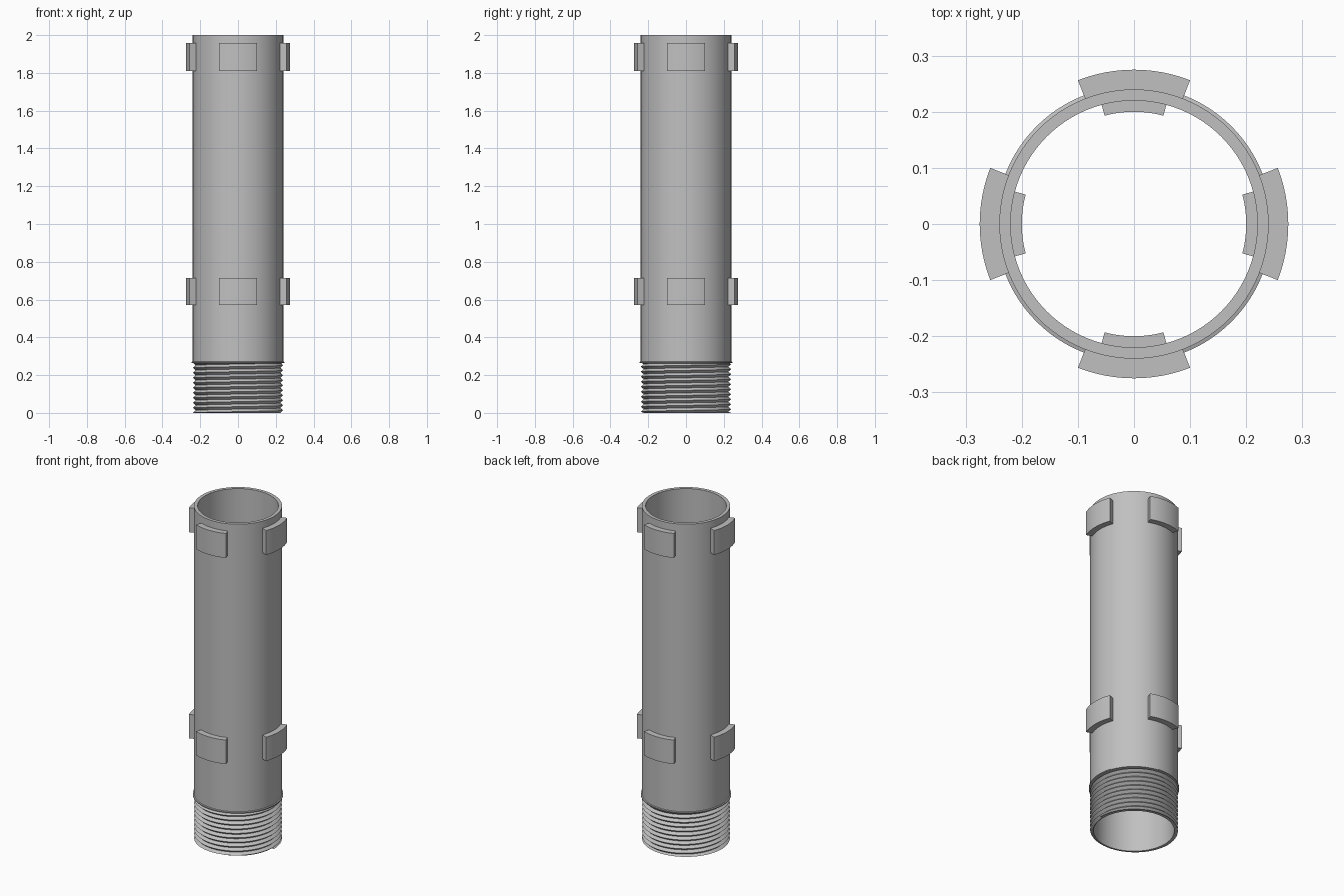
import bpy, bmesh, math

cube = bpy.data.objects.get("Cube")
if cube:
    bpy.data.objects.remove(cube, do_unlink=True)

SEGMENTS = 96
BORE, WALL, ROOT, CREST = 0.22, 0.24, 0.224, 0.239
THREAD_TOP, TURNS = 0.265, 10

grey = bpy.data.materials.new("plain grey")
grey.use_nodes = True
grey.diffuse_color = (0.53, 0.53, 0.53, 1)
grey.node_tree.nodes["Principled BSDF"].inputs["Base Color"].default_value = grey.diffuse_color


def polar(radius, angle, z):
    return (radius * math.cos(angle), radius * math.sin(angle), z)


def finish(name, bm):
    bmesh.ops.remove_doubles(bm, verts=bm.verts, dist=0.00001)
    bmesh.ops.recalc_face_normals(bm, faces=bm.faces)
    mesh = bpy.data.meshes.new(name)
    bm.to_mesh(mesh)
    bm.free()
    mesh.materials.append(grey)
    obj = bpy.data.objects.new(name, mesh)
    bpy.context.collection.objects.link(obj)
    bpy.ops.object.select_all(action='DESELECT')
    obj.select_set(True)
    bpy.context.view_layer.objects.active = obj
    bpy.ops.object.shade_smooth_by_angle(angle=math.radians(30))
    return obj


def sweep(name, profile, start, end, steps):
    """Turn a closed (radius, z) profile about the z axis; cap partial turns."""
    bm = bmesh.new()
    rings = []
    for i in range(steps + 1):
        angle = start + (end - start) * i / steps
        rings.append([bm.verts.new(polar(r, angle, z)) for r, z in profile])
    count = len(profile)
    for a, b in zip(rings, rings[1:]):
        for j in range(count):
            k = (j + 1) % count
            bm.faces.new((a[j], a[k], b[k], b[j]))
    if end - start < math.tau - 0.001:
        bm.faces.new(rings[0])
        bm.faces.new(rings[-1])
    return finish(name, bm)


def pads(name, inner, outer, bottom, top, half_angle):
    """Four curved blocks, one on each side of the tube."""
    profile = [(inner, bottom), (outer, bottom), (outer, top), (inner, top)]
    for i, side in enumerate(("left", "back", "right", "front")):
        middle = i * math.pi / 2
        sweep(f"{side}_{name}", profile, middle - half_angle, middle + half_angle, 12)


# Hollow tube with a thin collar above the threaded end
tube = [(BORE, 0), (BORE, 2), (WALL, 2), (WALL, 0.272), (0.246, 0.27),
        (0.246, 0.264), (ROOT, 0.262), (ROOT, 0)]
sweep("tube", tube, 0, math.tau, SEGMENTS)

# Helical screw thread: alternating root and crest rows, trimmed flat at the ends
bm = bmesh.new()
pitch = THREAD_TOP / TURNS
rows = []
for row in range(-2, TURNS * 2 + 1):
    radius = CREST if row % 2 else ROOT
    verts = []
    for i in range(SEGMENTS + 1):
        z = pitch * (row / 2 + i / SEGMENTS)
        z = min(max(z, 0), THREAD_TOP)
        verts.append(bm.verts.new(polar(radius, math.tau * i / SEGMENTS, z)))
    rows.append(verts)
for low, high in zip(rows, rows[1:]):
    for i in range(SEGMENTS):
        bm.faces.new((low[i], low[i + 1], high[i + 1], high[i]))
finish("screw_thread", bm)

# Outer pads near the top and above the thread
pads("upper_pad", 0.235, 0.275, 1.81, 1.957, math.radians(21.3))
pads("lower_pad", 0.235, 0.275, 0.571, 0.715, math.radians(21.3))

# Narrower stops inside the bore
pads("inner_stop", 0.2, 0.225, 0.571, 0.715, math.radians(15.2))
